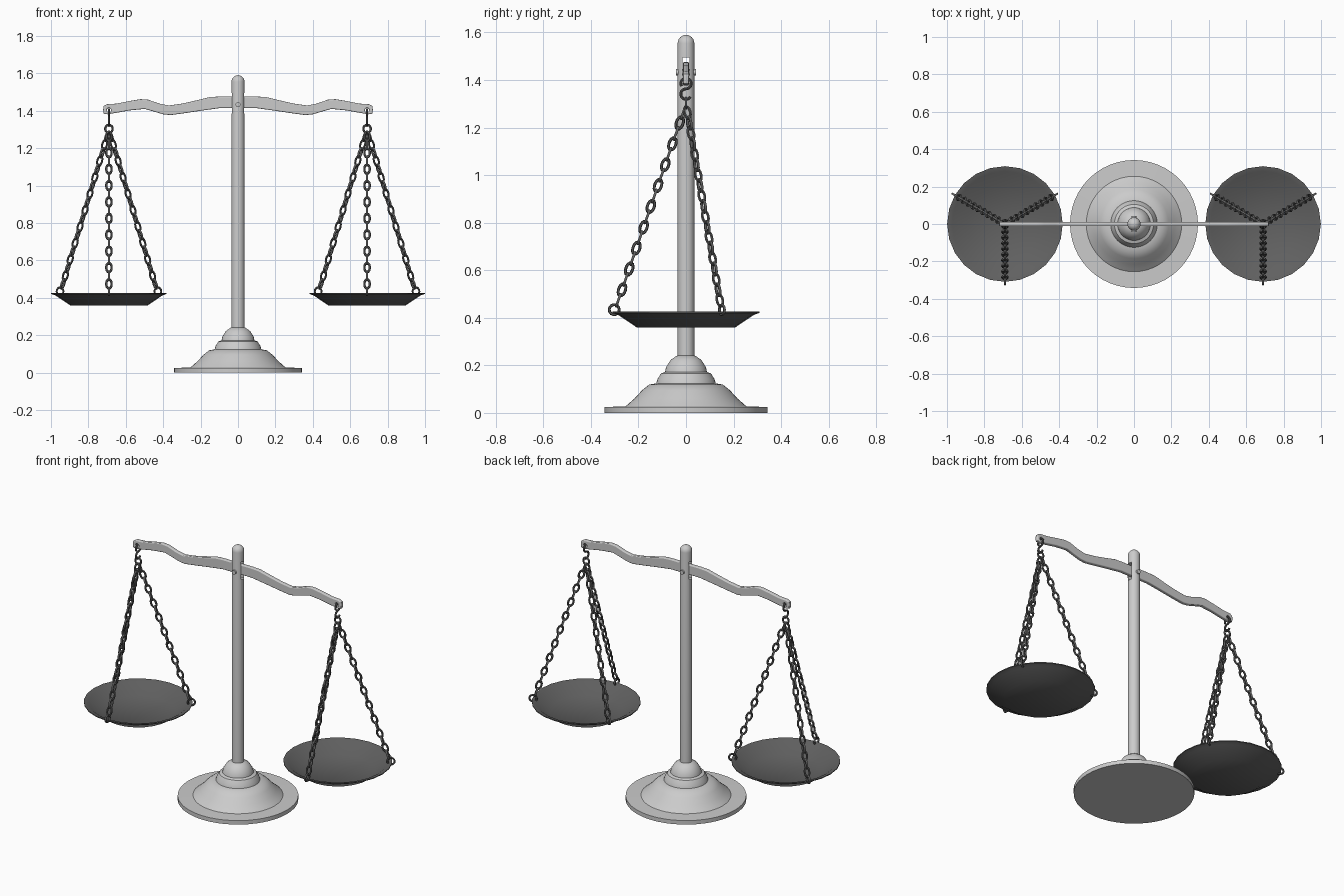
import bpy, bmesh
from math import sin, cos, pi, radians
from mathutils import Vector

if "Cube" in bpy.data.objects:
    bpy.data.objects.remove(bpy.data.objects["Cube"])

dark = bpy.data.materials.new("dark_metal")
dark.diffuse_color = (0.12, 0.12, 0.12, 1)
dark.use_nodes = True
dark.node_tree.nodes["Principled BSDF"].inputs["Base Color"].default_value = dark.diffuse_color


def finish(ob, mat=None, angle=35):
    if mat:
        ob.data.materials.append(mat)
    bpy.ops.object.select_all(action='DESELECT')
    ob.select_set(True)
    bpy.context.view_layer.objects.active = ob
    bpy.ops.object.shade_smooth_by_angle(angle=radians(angle))
    return ob


def add_bm(name, bm):
    bmesh.ops.recalc_face_normals(bm, faces=bm.faces)
    me = bpy.data.meshes.new(name)
    bm.to_mesh(me)
    bm.free()
    ob = bpy.data.objects.new(name, me)
    bpy.context.collection.objects.link(ob)
    return ob


def lathe(name, profile, n, x=0):
    """Revolve (radius, z) points round a vertical axis; ends on the axis close it."""
    bm = bmesh.new()
    vs = [bm.verts.new((r, 0, z)) for r, z in profile]
    es = [bm.edges.new(p) for p in zip(vs, vs[1:])]
    bmesh.ops.spin(bm, geom=vs + es, cent=(0, 0, 0), axis=(0, 0, 1), angle=2 * pi, steps=n)
    bmesh.ops.remove_doubles(bm, verts=bm.verts, dist=1e-4)
    bmesh.ops.translate(bm, verts=bm.verts, vec=(x, 0, 0))
    return add_bm(name, bm)


def add_link(bm, c, u, v, a, b, tube, n=14, m=6):
    """Elliptical ring in the plane of u, v with half sizes a, b."""
    w = u.cross(v)
    rings = []
    for i in range(n):
        t = 2 * pi * i / n
        out = (u * cos(t) * b + v * sin(t) * a).normalized()
        p = c + u * cos(t) * a + v * sin(t) * b
        rings.append([bm.verts.new(p + tube * (out * cos(2 * pi * j / m) + w * sin(2 * pi * j / m)))
                      for j in range(m)])
    for i in range(n):
        r, s = rings[i], rings[(i + 1) % n]
        for j in range(m):
            k = (j + 1) % m
            bm.faces.new((r[j], s[j], s[k], r[k]))


def curve_object(name, splines, dims, **kw):
    """Poly curve converted to a mesh; splines = [(points, cyclic)]."""
    cu = bpy.data.curves.new(name, 'CURVE')
    cu.dimensions = dims
    for pts, cyc in splines:
        s = cu.splines.new('POLY')
        s.points.add(len(pts) - 1)
        for q, p in zip(s.points, pts):
            q.co = (*p, 1)
        s.use_cyclic_u = cyc
    for k, val in kw.items():
        setattr(cu, k, val)
    ob = bpy.data.objects.new(name, cu)
    bpy.context.collection.objects.link(ob)
    bpy.ops.object.select_all(action='DESELECT')
    ob.select_set(True)
    bpy.context.view_layer.objects.active = ob
    bpy.ops.object.convert(target='MESH')
    return bpy.context.object


# stepped base
finish(lathe("base", [(0, 0), (.342, 0), (.342, .025), (.255, .027), (.24, .04), (.215, .062),
                      (.185, .095), (.155, .119), (.125, .124), (.12, .142), (.105, .166),
                      (.088, .172), (.084, .192), (.065, .222), (.04, .24), (0, .245)], 48))

# round-topped post with a slot for the beam
top = [(.035 * cos(pi / 2 * i / 6), 1.555 + .035 * sin(pi / 2 * i / 6)) for i in range(6)]
post = lathe("post", [(0, .2), (.035, .2)] + top + [(0, 1.59)], 24)
bpy.ops.mesh.primitive_cube_add(size=1, location=(0, 0, 1.44))
cutter = bpy.context.object
cutter.scale = (.2, .03, .11)
mod = post.modifiers.new("slot", 'BOOLEAN')
mod.object = cutter
mod.solver = 'EXACT'
bpy.context.view_layer.objects.active = post
bpy.ops.object.modifier_apply(modifier="slot")
bpy.data.objects.remove(cutter)
finish(post)

# pivot pin
bpy.ops.mesh.primitive_cylinder_add(vertices=16, radius=.013, depth=.086,
                                    location=(0, 0, 1.433), rotation=(pi / 2, 0, 0))
bpy.context.object.name = "pivot_pin"
finish(bpy.context.object)

# wavy beam: mirrored outline with a hole at each end
upper = [(.1, 1.475), (.15, 1.472), (.22, 1.455), (.3, 1.437), (.37, 1.427), (.42, 1.437), (.48, 1.458),
         (.52, 1.461), (.58, 1.451), (.65, 1.437), (.7, 1.434), (.717, 1.425), (.72, 1.405)]
lower = [(.717, 1.386), (.7, 1.382), (.65, 1.39), (.58, 1.403), (.5, 1.411), (.45, 1.397), (.4, 1.382),
         (.36, 1.378), (.3, 1.386), (.2, 1.401), (.1, 1.415)]
half = upper + lower
outline = [(x, z, 0) for x, z in half] + [(-x, z, 0) for x, z in half[::-1]]
holes = [([(s * .69 + .013 * cos(pi * i / 6), 1.403 + .013 * sin(pi * i / 6), 0) for i in range(12)], True)
         for s in (-1, 1)]
beam = curve_object("beam", [(outline, True)] + holes, '2D', fill_mode='BOTH',
                    extrude=.007, bevel_depth=.005, bevel_resolution=2, offset=-.004)
beam.rotation_euler.x = pi / 2
finish(beam, angle=50)

for side, s in (("left", -1), ("right", 1)):
    cx = s * .69
    # shallow dish
    finish(lathe(side + "_pan", [(0, .36), (.208, .36), (.285, .412), (.309, .421), (.309, .426),
                                 (.282, .42), (.205, .368), (0, .368)], 24, cx), dark)

    # S hook through the beam end
    arc = [(cx, .022 * cos(radians(a)), 1.385 + .022 * sin(radians(a))) for a in range(210, -91, -20)]
    arc += [(cx, .022 * cos(radians(a)), 1.341 + .022 * sin(radians(a))) for a in range(90, 331, 20)]
    finish(curve_object(side + "_hook", [(arc, False)], '3D', bevel_depth=.006,
                        bevel_resolution=2, use_fill_caps=True), dark)

    # gathering ring
    bm = bmesh.new()
    add_link(bm, Vector((cx, 0, 1.303)), Vector((0, 0, 1)), Vector((1, 0, 0)), .022, .02, .006)
    finish(add_bm(side + "_ring", bm), dark, 60)

    # three chains, each ending in a ring through the pan rim
    for k, ang in enumerate((-90, 30, 150)):
        rad = Vector((cos(radians(ang)), sin(radians(ang)), 0))
        tan = Vector((-rad.y, rad.x, 0))
        a = Vector((cx, 0, 1.285)) + rad * .004
        b = Vector((cx, 0, .452)) + rad * .292
        d = (b - a).normalized()
        nrm = d.cross(tan)
        bm = bmesh.new()
        n = 19
        for i in range(n):
            add_link(bm, a.lerp(b, (i + .5) / n), d, tan if i % 2 == 0 else nrm, .027, .0145, .0062)
        add_link(bm, Vector((cx, 0, .434)) + rad * .302, rad, Vector((0, 0, 1)), .021, .021, .006)
        finish(add_bm(f"{side}_chain_{k + 1}", bm), dark, 60)
